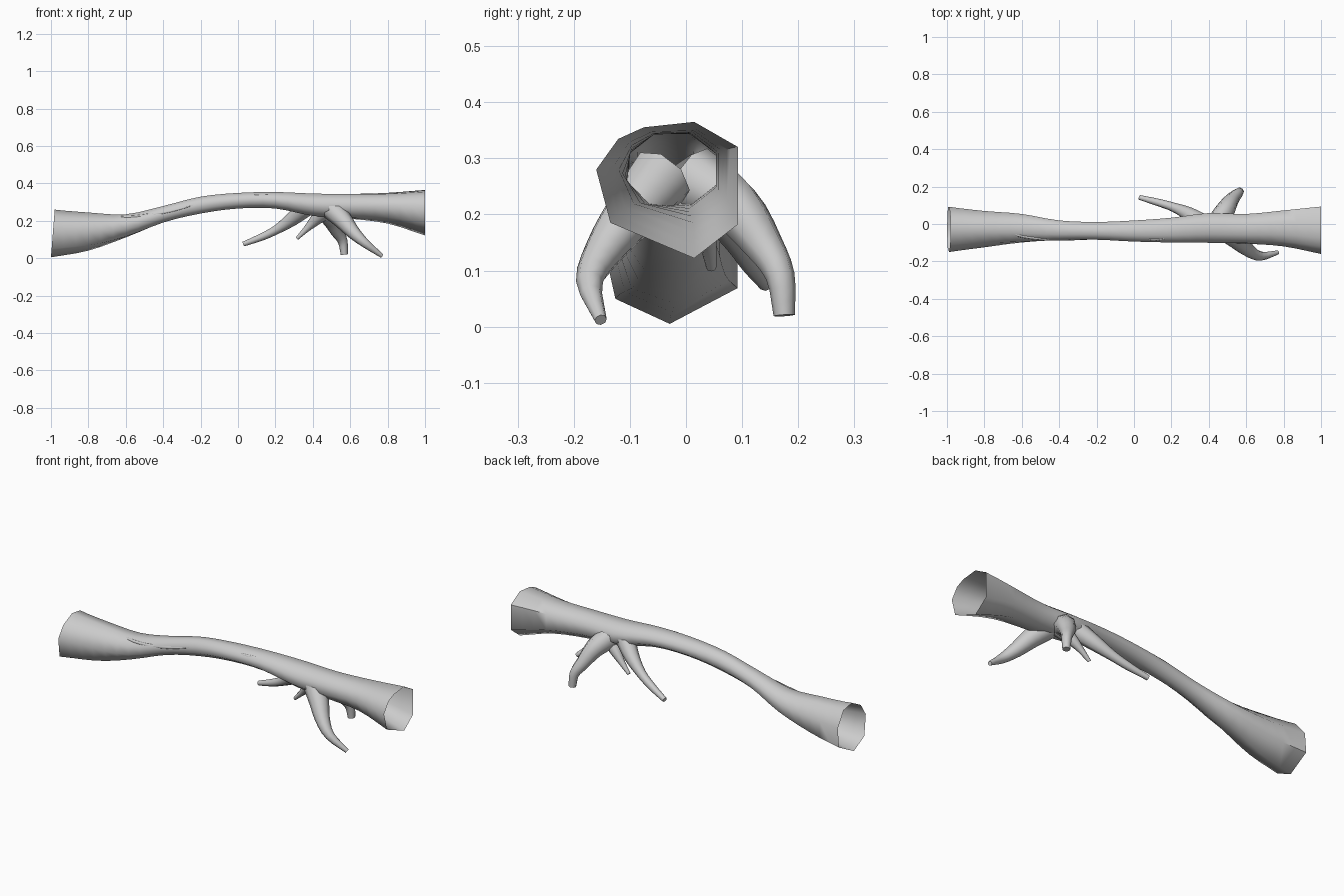
import bpy, bmesh, math
from mathutils import Vector

cube = bpy.data.objects.get("Cube")
if cube:
    bpy.data.objects.remove(cube)

bark = bpy.data.materials.new("bark_grey")
bark.use_nodes = True
colour = (0.6, 0.6, 0.6, 1)
bark.diffuse_color = colour
bark.node_tree.nodes["Principled BSDF"].inputs["Base Color"].default_value = colour

SIDES = 8


def smooth_path(points, steps):
    """Catmull-Rom interpolation through tuples of any length."""
    pts = [Vector(p) for p in points]
    pts = [2 * pts[0] - pts[1]] + pts + [2 * pts[-1] - pts[-2]]
    out = []
    for a, b, c, d in zip(pts, pts[1:], pts[2:], pts[3:]):
        for k in range(steps):
            t = k / steps
            out.append(0.5 * (2 * b + (c - a) * t + (2 * a - 5 * b + 4 * c - d) * t ** 2
                              + (3 * b - a - 3 * c + d) * t ** 3))
    return out + [pts[-2]]


def skin(name, rings, cap=False):
    """Bridge rings of points into a smooth tube."""
    bm = bmesh.new()
    loops = [[bm.verts.new(p) for p in ring] for ring in rings]
    for lo, hi in zip(loops, loops[1:]):
        for i in range(SIDES):
            j = (i + 1) % SIDES
            bm.faces.new((lo[i], lo[j], hi[j], hi[i]))
    if cap:
        bm.faces.new(loops[-1])
    mesh = bpy.data.meshes.new(name)
    bm.to_mesh(mesh)
    bm.free()
    mesh.materials.append(bark)
    obj = bpy.data.objects.new(name, mesh)
    bpy.context.collection.objects.link(obj)
    bpy.ops.object.select_all(action="DESELECT")
    obj.select_set(True)
    bpy.context.view_layer.objects.active = obj
    bpy.ops.object.shade_smooth_by_angle(angle=math.radians(60))


def root(name, path):
    """Tapered limb along (x, y, z, radius) points."""
    pts = [(Vector(p[:3]), p[3]) for p in (tuple(q) for q in map(list, dense(path)))]
    rings = []
    for k, (p, r) in enumerate(pts):
        d = (pts[min(k + 1, len(pts) - 1)][0] - pts[max(k - 1, 0)][0]).normalized()
        u = Vector((0, 1, 0)).cross(d).normalized()
        v = d.cross(u)
        rings.append([p + r * (u * math.cos(a) + v * math.sin(a))
                      for a in (math.tau * i / SIDES for i in range(SIDES))])
    skin(name, rings, cap=True)


def dense(path):
    return smooth_path(path, 3)


# Hollow trunk: x, lowest y, highest y, lowest z, highest z
stations = [
    (-1, -.15, .092, .005, .26), (-.8, -.125, .07, .04, .245),
    (-.6, -.1, .055, .11, .236), (-.4, -.087, .02, .19, .28),
    (-.2, -.085, .012, .238, .33), (0, -.095, .02, .265, .35),
    (.2, -.1, .035, .265, .355), (.4, -.102, .06, .225, .347),
    (.6, -.107, .055, .21, .345), (.8, -.12, .073, .185, .35),
    (1, -.16, .093, .122, .365)]
# Irregular outlines of the two open ends
left_end = [(1, -.5), (1, .3), (.5, .9), (-.1, 1), (-.7, .7), (-1, .2), (-.8, -.65), (0, -1)]
right_end = [(1, -.5), (1, .63), (.38, 1), (-.33, .92), (-.69, .75), (-1, .3), (-.8, -.48), (.38, -1)]

trunk_rings = []
for x, y0, y1, z0, z1 in smooth_path(stations, 3):
    w = max(0, min(1, (abs(x) - .45) / .5))
    w = w * w * (3 - 2 * w)
    ring = []
    for i, (ey, ez) in enumerate(left_end if x < 0 else right_end):
        a = math.tau * (i - .5) / SIDES
        py = w * ey + (1 - w) * 1.06 * math.cos(a)
        pz = w * ez + (1 - w) * 1.06 * math.sin(a)
        slant = .01 * (pz + 1) if x < -.99 else 0
        ring.append((x + slant, (y0 + y1) / 2 + py * (y1 - y0) / 2,
                     (z0 + z1) / 2 + pz * (z1 - z0) / 2))
    trunk_rings.append(ring)
skin("hollow_trunk", trunk_rings)

# Roots hanging below the trunk
root("front_root", [(.5, -.045, .265, .06), (.56, -.095, .205, .05), (.615, -.143, .14, .037),
                    (.68, -.172, .08, .024), (.77, -.152, .012, .011)])
root("back_root", [(.45, .01, .265, .06), (.495, .085, .215, .05), (.53, .138, .145, .036),
                   (.56, .168, .09, .026), (.568, .175, .02, .019)])
root("long_root", [(.36, .01, .27, .05), (.29, .055, .21, .038), (.21, .09, .155, .025),
                   (.13, .115, .115, .02), (.03, .142, .076, .013)])
root("small_root", [(.46, .0, .25, .045), (.41, .025, .2, .03),
                    (.365, .038, .155, .017), (.315, .045, .105, .009)])

# Raised bark folds along the trunk
root("long_bark_fold", [(-.72, -.02, .234, .002), (-.62, -.06, .22, .008), (-.5, -.078, .228, .008),
                        (-.36, -.08, .252, .008), (-.2, -.08, .295, .002)])
root("short_bark_fold", [(.03, -.075, .334, .002), (.12, -.083, .334, .007), (.21, -.068, .342, .002)])
